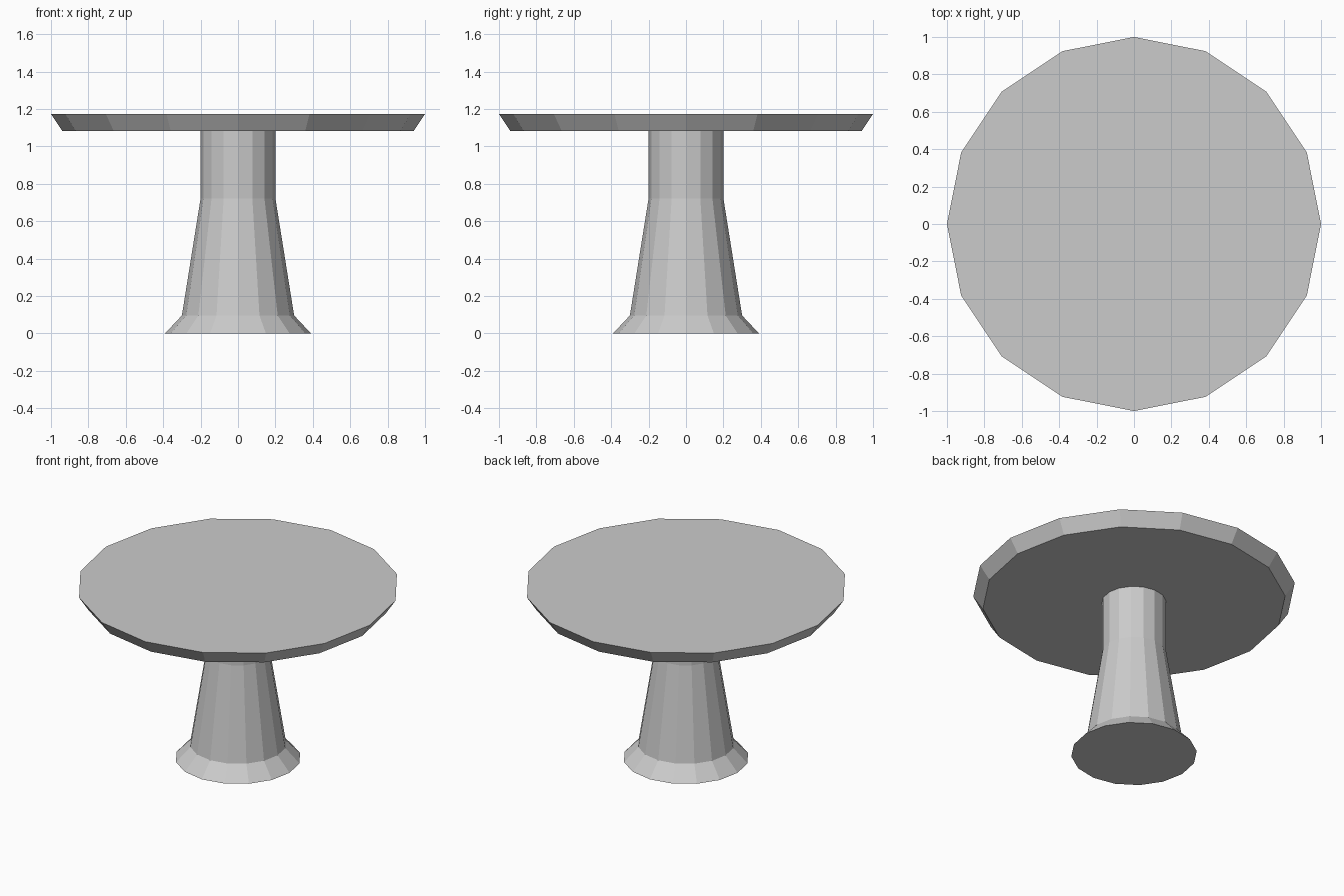
import bpy
import bmesh
from math import cos, sin, tau

if "Cube" in bpy.data.objects:
    bpy.data.objects.remove(bpy.data.objects["Cube"])

SIDES = 16


def lathe(name, profile):
    """Closed faceted solid from (radius, z) rings, listed bottom to top."""
    bm = bmesh.new()
    rings = [[bm.verts.new((r * cos(tau * i / SIDES), r * sin(tau * i / SIDES), z))
              for i in range(SIDES)] for r, z in profile]
    for low, high in zip(rings, rings[1:]):
        for i in range(SIDES):
            j = (i + 1) % SIDES
            bm.faces.new((low[i], low[j], high[j], high[i]))
    bm.faces.new(rings[0][::-1])
    bm.faces.new(rings[-1])
    mesh = bpy.data.meshes.new(name)
    bm.to_mesh(mesh)
    bm.free()
    obj = bpy.data.objects.new(name, mesh)
    bpy.context.collection.objects.link(obj)
    return obj


# Pedestal: flared foot, tapering column, straight neck
lathe("pedestal", [(0.39, 0), (0.30, 0.096), (0.20, 0.722), (0.20, 1.083)])

# Round top with an undercut rim
lathe("table_top", [(0.94, 1.083), (1.0, 1.174)])
